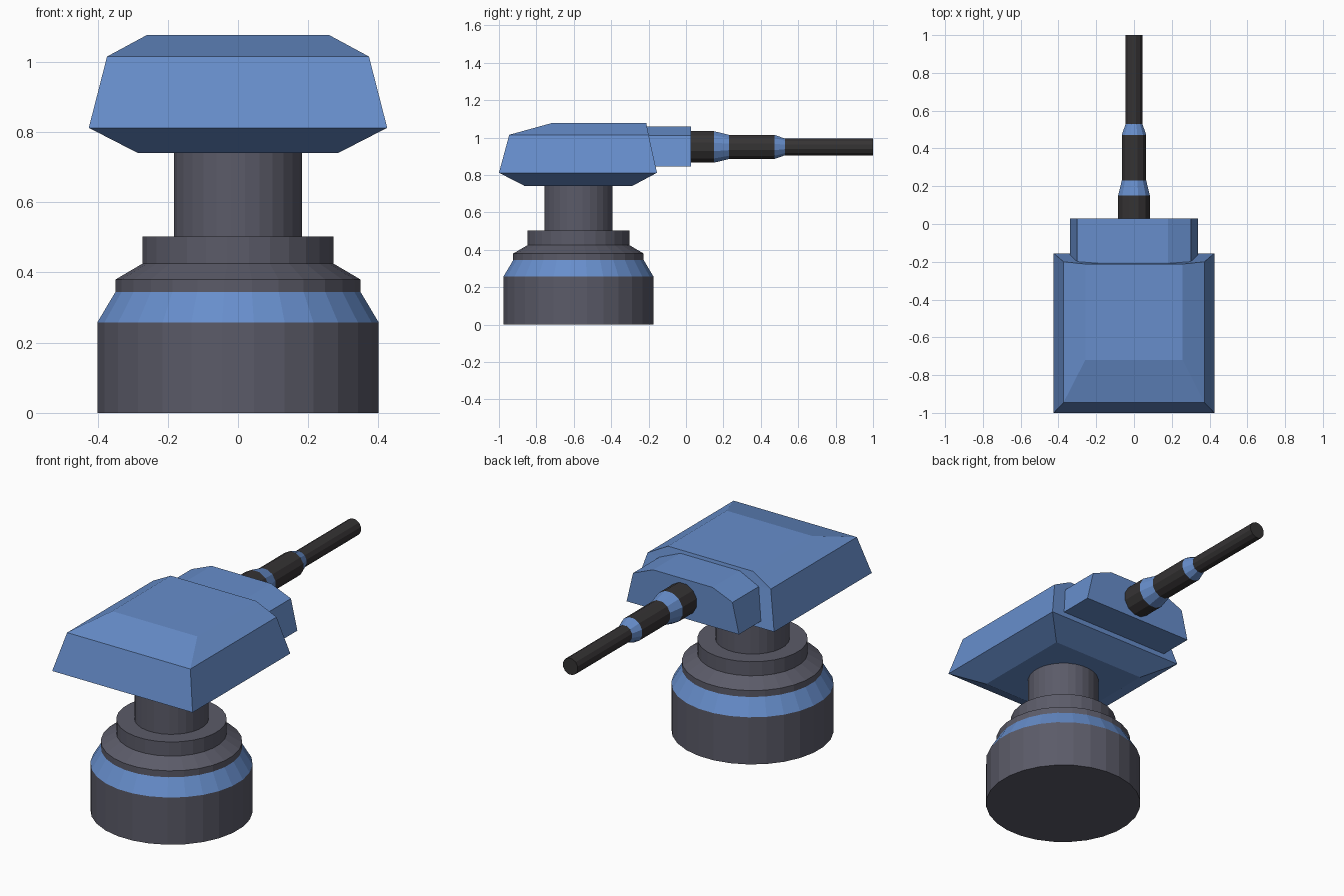
import bpy, bmesh, math
from mathutils import Matrix

if "Cube" in bpy.data.objects:
    bpy.data.objects.remove(bpy.data.objects["Cube"])


def material(name, color):
    m = bpy.data.materials.new(name)
    m.diffuse_color = (*color, 1.0)
    m.use_nodes = True
    m.node_tree.nodes["Principled BSDF"].inputs["Base Color"].default_value = m.diffuse_color
    return m


BLUE = material("blue paint", (0.135, 0.27, 0.60))
GREY = material("grey metal", (0.105, 0.105, 0.14))
DARK = material("dark barrel metal", (0.036, 0.033, 0.034))


def finish(name, bm, mats):
    bmesh.ops.recalc_face_normals(bm, faces=bm.faces[:])
    mesh = bpy.data.meshes.new(name)
    bm.to_mesh(mesh)
    bm.free()
    for m in mats:
        mesh.materials.append(m)
    obj = bpy.data.objects.new(name, mesh)
    bpy.context.collection.objects.link(obj)
    return obj


def loft(bm, rings, bands=None):
    """Skin rings of points, cap both ends; bands gives material per ring gap."""
    loops = [[bm.verts.new(p) for p in ring] for ring in rings]
    n = len(loops[0])
    for k, (a, b) in enumerate(zip(loops, loops[1:])):
        for i in range(n):
            j = (i + 1) % n
            f = bm.faces.new((a[i], a[j], b[j], b[i]))
            f.material_index = bands[k] if bands else 0
    bm.faces.new(loops[0][::-1])
    bm.faces.new(loops[-1])


def lathe(name, profile, bands, sides, mats, matrix):
    rings = []
    for r, h in profile:
        angles = [2 * math.pi * (i + 0.5) / sides for i in range(sides)]
        rings.append([(r * math.cos(a), r * math.sin(a), h) for a in angles])
    bm = bmesh.new()
    loft(bm, rings, bands)
    bmesh.ops.transform(bm, matrix=matrix, verts=bm.verts[:])
    return finish(name, bm, mats)


# Round stepped pedestal with a blue sloped band
lathe("turret_base",
      [(0.403, 0), (0.403, 0.258), (0.351, 0.345), (0.351, 0.38),
       (0.274, 0.425), (0.274, 0.502), (0.184, 0.502), (0.184, 0.77)],
      [0, 1, 0, 0, 0, 0, 0], 28, [GREY, BLUE],
      Matrix.Translation((0, -0.575, 0)))

# Faceted head: rectangles (half width, front y, back y, z) skinned upwards
bm = bmesh.new()
levels = [(0.285, -0.86, -0.29, 0.74), (0.425, -1.0, -0.155, 0.812),
          (0.373, -0.945, -0.2, 1.015), (0.258, -0.72, -0.212, 1.077)]
loft(bm, [[(-x, f, z), (x, f, z), (x, b, z), (-x, b, z)]
          for x, f, b, z in levels])
finish("turret_head", bm, [BLUE])

# Barrel mount: chamfered cross-section extruded along y
half = [(0.34, 0.845), (0.301, 1.01), (0.18, 1.06)]
section = half + [(-x, z) for x, z in reversed(half)]
bm = bmesh.new()
loft(bm, [[(x, y, z) for x, z in section] for y in (-0.24, 0.028)])
finish("barrel_mount", bm, [BLUE])

# Stepped barrel with blue tapered collars, pointing along +y
lathe("barrel",
      [(0.087, 0.0), (0.087, 0.15), (0.067, 0.23), (0.067, 0.472),
       (0.046, 0.53), (0.046, 1.0)],
      [0, 1, 0, 1, 0], 12, [DARK, BLUE],
      Matrix.Translation((0, 0, 0.95)) @ Matrix.Rotation(-math.pi / 2, 4, 'X'))
